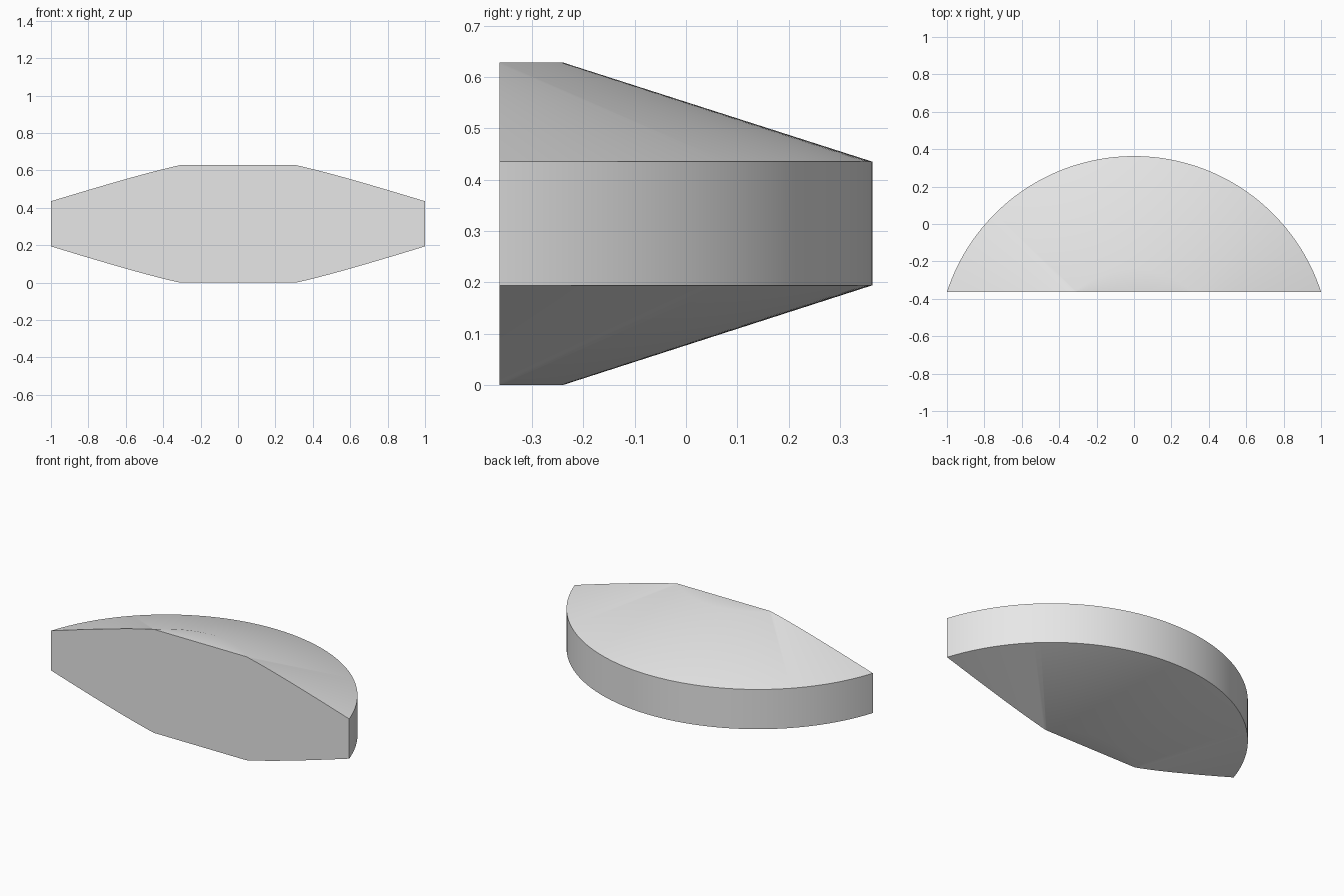
import bpy
import bmesh
import math
from mathutils import Vector

cube = bpy.data.objects.get("Cube")
if cube:
    bpy.data.objects.remove(cube, do_unlink=True)

# Single neutral colour
mat = bpy.data.materials.new("light grey")
mat.use_nodes = True
colour = (0.8, 0.8, 0.8, 1.0)
mat.diffuse_color = colour
mat.node_tree.nodes["Principled BSDF"].inputs["Base Color"].default_value = colour

# Main dimensions
FRONT_Y, BACK_Y = -0.363, 0.363
RIM_RADIUS, FLAT_RADIUS = 1.052, 0.45
HEIGHT, RIM_LOW, RIM_HIGH = 0.628, 0.194, 0.435
axis = Vector((0, BACK_Y - RIM_RADIUS, 0))

# Lathe the double-bevelled disc around its vertical axis
profile = [(0, 0), (FLAT_RADIUS, 0), (RIM_RADIUS, RIM_LOW),
           (RIM_RADIUS, RIM_HIGH), (FLAT_RADIUS, HEIGHT), (0, HEIGHT)]
bm = bmesh.new()
verts = [bm.verts.new(axis + Vector((0, r, z))) for r, z in profile]
edges = [bm.edges.new(pair) for pair in zip(verts, verts[1:])]
bmesh.ops.spin(bm, geom=verts + edges, cent=axis, axis=(0, 0, 1),
               angle=math.tau, steps=192)
bmesh.ops.remove_doubles(bm, verts=bm.verts, dist=0.0001)

# Slice off the front and close the flat cut face
cut = bmesh.ops.bisect_plane(
    bm, geom=bm.verts[:] + bm.edges[:] + bm.faces[:],
    plane_co=(0, FRONT_Y, 0), plane_no=(0, 1, 0), clear_inner=True)
rim = [e for e in cut["geom_cut"] if isinstance(e, bmesh.types.BMEdge)]
bmesh.ops.edgeloop_fill(bm, edges=rim)
bmesh.ops.recalc_face_normals(bm, faces=bm.faces)

mesh = bpy.data.meshes.new("bevelled_disc_segment")
bm.to_mesh(mesh)
bm.free()
mesh.materials.append(mat)
segment = bpy.data.objects.new("bevelled_disc_segment", mesh)
bpy.context.collection.objects.link(segment)

# Smooth the curved surfaces, keep the rim and cut sharp
bpy.ops.object.select_all(action="DESELECT")
segment.select_set(True)
bpy.context.view_layer.objects.active = segment
bpy.ops.object.shade_smooth_by_angle(angle=math.radians(30))
